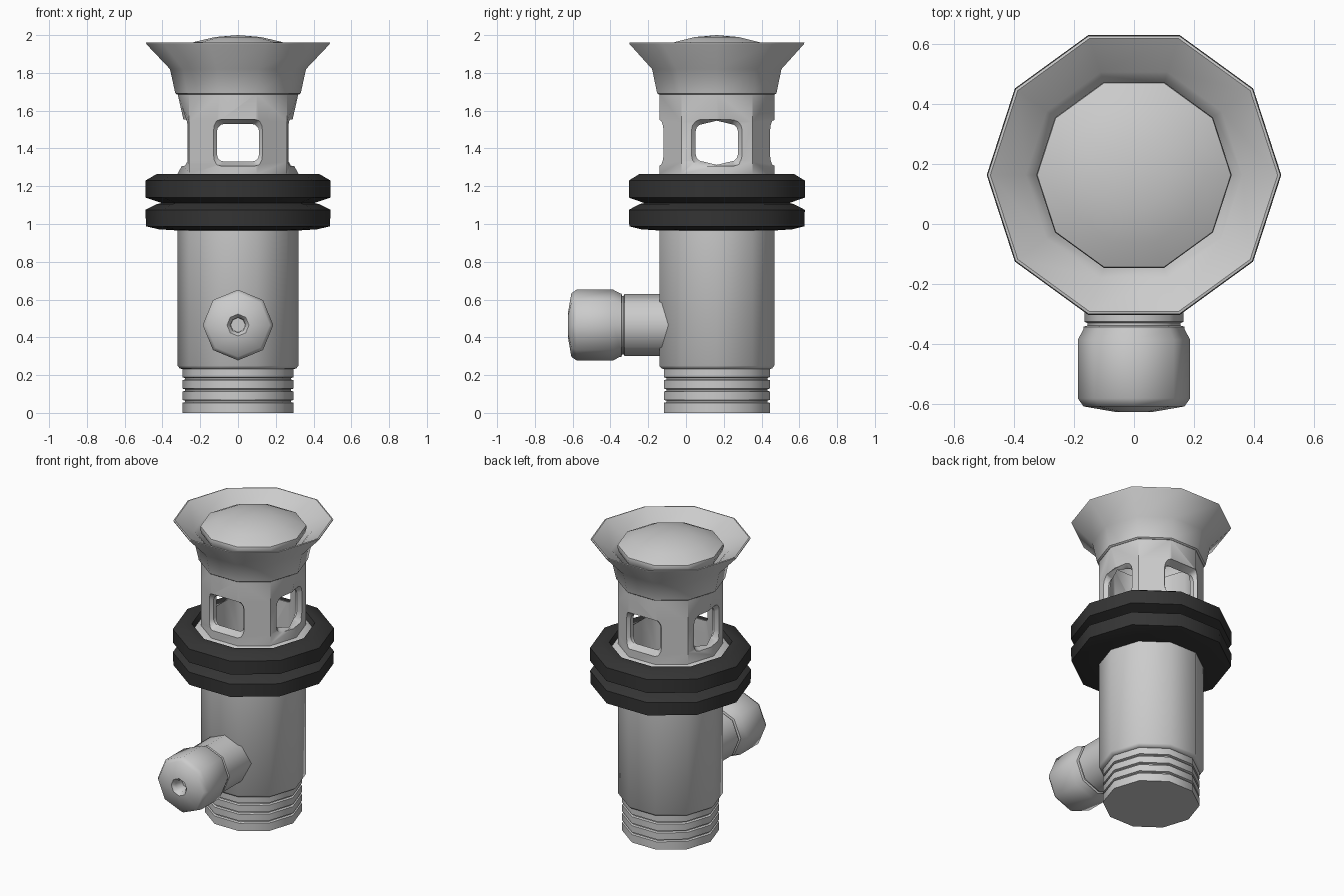
import bpy, bmesh, math

if "Cube" in bpy.data.objects:
    bpy.data.objects.remove(bpy.data.objects["Cube"])

CY = 0.163  # y of the main vertical axis


def finish(name, bm, angle=40, mat=None):
    bmesh.ops.remove_doubles(bm, verts=bm.verts, dist=1e-5)
    bmesh.ops.recalc_face_normals(bm, faces=bm.faces)
    me = bpy.data.meshes.new(name)
    bm.to_mesh(me)
    bm.free()
    ob = bpy.data.objects.new(name, me)
    bpy.context.collection.objects.link(ob)
    if mat:
        me.materials.append(mat)
    smooth(ob, angle)
    return ob


def smooth(ob, angle):
    bpy.ops.object.select_all(action='DESELECT')
    ob.select_set(True)
    bpy.context.view_layer.objects.active = ob
    bpy.ops.object.shade_smooth_by_angle(angle=math.radians(angle))


def loft(bm, rings, closed_path=False):
    """Skin a list of equal-length point rings with quads (and end caps)."""
    vs = [[bm.verts.new(p) for p in r] for r in rings]
    n = len(vs[0])
    pairs = list(zip(vs, vs[1:])) + ([(vs[-1], vs[0])] if closed_path else [])
    for a, b in pairs:
        for i in range(n):
            j = (i + 1) % n
            bm.faces.new((a[i], a[j], b[j], b[i]))
    if not closed_path:
        bm.faces.new(vs[0])
        bm.faces.new(vs[-1])


def lathe(profile, sides=10, closed=False):
    bm = bmesh.new()
    rings = [[(r * math.cos(2 * math.pi * i / sides),
               r * math.sin(2 * math.pi * i / sides), z) for i in range(sides)]
             for r, z in profile]
    loft(bm, rings, closed)
    return bm


# lower body with threaded end, tube and hidden flange under the rings
prof = [(0.295, 0)]
for z in (0.057, 0.117, 0.177):
    prof += [(0.295, z - 0.004), (0.281, z), (0.281, z + 0.008), (0.295, z + 0.012)]
prof += [(0.295, 0.232), (0.308, 0.235), (0.32, 0.25), (0.32, 1.0), (0.36, 1.02),
         (0.36, 1.235), (0.32, 1.255), (0.28, 1.255), (0.28, 1.0), (0.02, 1.0)]
body = finish("lower_body", lathe(prof))
body.location.y = CY

# black sealing rings
rubber = bpy.data.materials.new("black_rubber")
rubber.diffuse_color = (0.035, 0.035, 0.035, 1)
rubber.use_nodes = True
rubber.node_tree.nodes["Principled BSDF"].inputs["Base Color"].default_value = rubber.diffuse_color
lower = finish("lower_seal_ring", lathe([
    (0.31, 0.965), (0.42, 0.972), (0.487, 0.988), (0.49, 1.075), (0.43, 1.105),
    (0.40, 1.112), (0.31, 1.112)], closed=True), 40, rubber)
upper = finish("upper_seal_ring", lathe([
    (0.33, 1.11), (0.40, 1.11), (0.43, 1.12), (0.49, 1.14), (0.49, 1.23),
    (0.43, 1.265), (0.375, 1.265), (0.355, 1.225)], closed=True), 40, rubber)
lower.location.y = upper.location.y = CY

# windowed upper tube, side corners pulled in around the windows
bm = lathe([(0.32, 1.05), (0.32, 1.265), (0.32, 1.33), (0.32, 1.54), (0.32, 1.69),
            (0.318, 1.74), (0.268, 1.74), (0.268, 1.05)], closed=True)
for v in bm.verts:
    if abs(v.co.x) > 0.315 and 1.3 < v.co.z < 1.6:
        v.co.x = math.copysign(0.286, v.co.x)
tube = finish("windowed_tube", bm)
tube.location.y = CY


def rounded_rect(hw, hh, r, steps=3):
    pts = []
    for q, (sx, sy) in enumerate([(1, 1), (-1, 1), (-1, -1), (1, -1)]):
        for k in range(steps + 1):
            a = math.pi / 2 * (q + k / steps)
            pts.append((sx * (hw - r) + r * math.cos(a), sy * (hh - r) + r * math.sin(a)))
    return pts


# window cutter with chamfered mouths, four directions
bm = bmesh.new()
for k in range(4):
    a = k * math.pi / 2
    c, s = math.cos(a), math.sin(a)
    off = 0.02 if k % 2 else 0.0
    rings = []
    for d, hw, hh, r in ((0.15, 0.112, 0.1, 0.04), (0.245 + off, 0.112, 0.1, 0.04),
                         (0.275 + off, 0.142, 0.122, 0.05), (0.45, 0.142, 0.122, 0.05)):
        rings.append([(d * c - u * s, d * s + u * c, 1.43 + w)
                      for u, w in rounded_rect(hw, hh, r)])
    loft(bm, rings)
cutter = finish("window_cutter", bm)
cutter.location.y = CY
cutter.hide_render = True
mod = tube.modifiers.new("windows", 'BOOLEAN')
mod.operation = 'DIFFERENCE'
mod.solver = 'EXACT'
mod.object = cutter
bpy.context.view_layer.update()
bpy.context.view_layer.objects.active = tube
bpy.ops.object.modifier_apply(modifier=mod.name)
bpy.data.objects.remove(cutter)
smooth(tube, 40)

# flared collar
collar = finish("flared_collar", lathe([
    (0.322, 1.685), (0.332, 1.692), (0.36, 1.82), (0.485, 1.952), (0.487, 1.96),
    (0.478, 1.962), (0.36, 1.885), (0.335, 1.86), (0.285, 1.77), (0.285, 1.69)],
    closed=True))
collar.location.y = CY

# domed stopper
stopper = finish("domed_stopper", lathe([
    (0.02, 1.82), (0.28, 1.83), (0.315, 1.87), (0.325, 1.905), (0.322, 1.92),
    (0.235, 1.963), (0.12, 1.99), (0.0, 2.0)]))
stopper.location.y = CY

# side fitting: octagonal pipe with nut and recessed hole, pointing to -y
fitting = finish("side_fitting", lathe([
    (0.165, -0.05), (0.165, 0.325), (0.155, 0.33), (0.155, 0.338), (0.168, 0.342),
    (0.168, 0.35), (0.187, 0.385), (0.187, 0.58), (0.168, 0.607), (0.058, 0.626),
    (0.04, 0.605), (0.038, 0.54), (0.005, 0.54)], 8), 50)
fitting.rotation_euler.x = math.pi / 2
fitting.location.z = 0.465
